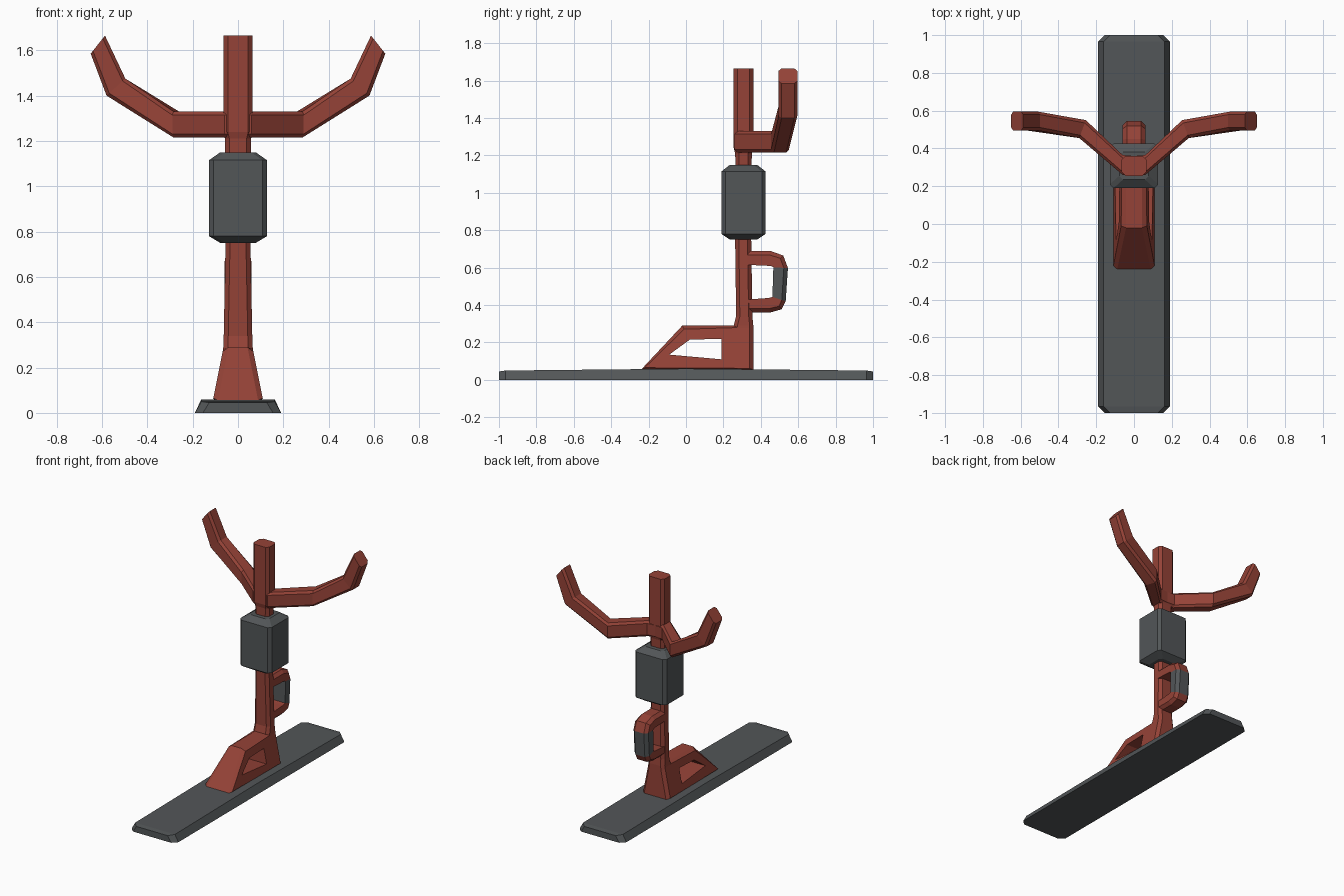
import bpy
import bmesh
from mathutils import Vector

if "Cube" in bpy.data.objects:
    bpy.data.objects.remove(bpy.data.objects["Cube"], do_unlink=True)


def material(name, colour):
    mat = bpy.data.materials.new(name)
    mat.use_nodes = True
    mat.diffuse_color = (*colour, 1)
    mat.node_tree.nodes["Principled BSDF"].inputs["Base Color"].default_value = (*colour, 1)
    return mat


RED = material("rust red", (0.30, 0.055, 0.038))
GREY = material("slate grey", (0.085, 0.093, 0.097))


def chamfer(corners, size, which=(0, 1, 2, 3)):
    """Cut the chosen corners of a four-sided section."""
    pts = [Vector(c) for c in corners]
    out = []
    for i, p in enumerate(pts):
        if i in which:
            for q in (pts[i - 1], pts[(i + 1) % 4]):
                out.append(p + (q - p).normalized() * size)
        else:
            out.append(p)
    return out


def loft(name, sections, mats, closed=False, second=()):
    """Skin a row of sections; spans listed in second use the second material."""
    bm = bmesh.new()
    rows = [[bm.verts.new(p) for p in s] for s in sections]
    n = len(rows[0])
    for k in range(len(rows) if closed else len(rows) - 1):
        a, b = rows[k], rows[(k + 1) % len(rows)]
        for i in range(n):
            j = (i + 1) % n
            face = bm.faces.new((a[i], a[j], b[j], b[i]))
            face.material_index = int(k in second)
    if not closed:
        bm.faces.new(rows[0])
        bm.faces.new(rows[-1])
    bmesh.ops.recalc_face_normals(bm, faces=bm.faces)
    mesh = bpy.data.meshes.new(name)
    bm.to_mesh(mesh)
    bm.free()
    for m in mats:
        mesh.materials.append(m)
    obj = bpy.data.objects.new(name, mesh)
    bpy.context.collection.objects.link(obj)
    return obj


def level(z, w, y0, y1, cut=0.02):
    """Horizontal chamfered rectangle."""
    return chamfer([(-w, y0, z), (w, y0, z), (w, y1, z), (-w, y1, z)], cut)


def rib(outer, inner, width, cut):
    """Section across a flat loop seen from the side, outer corners cut."""
    (yo, zo), (yi, zi) = outer, inner
    wo, wi = width(zo), width(zi)
    return chamfer([(wo, yo, zo), (-wo, yo, zo), (-wi, yi, zi), (wi, yi, zi)], cut, (0, 1))


# Long base plank, slightly crowned in the middle
plank = []
for y, w, h in ((-1, 0.155, 0.045), (-0.965, 0.19, 0.05), (0, 0.19, 0.06),
                (0.965, 0.19, 0.05), (1, 0.155, 0.045)):
    plank.append([(-w, y, 0), (w, y, 0), (w - 0.028, y, h), (-w + 0.028, y, h)])
loft("base_plank", plank, [GREY])

# Flared foot with a see-through opening
foot = [((0.36, 0.055), (0.19, 0.11)), ((0.36, 0.29), (0.19, 0.22)),
        ((-0.02, 0.29), (0.02, 0.215)), ((-0.24, 0.055), (-0.09, 0.135))]
loft("foot", [rib(o, i, lambda z: 0.122 - 0.2 * z, 0.022) for o, i in foot], [RED], closed=True)

# Post, in a lower and an upper length
loft("lower_post", [level(0.25, 0.07, 0.25, 0.36), level(0.29, 0.065, 0.255, 0.36),
                    level(0.34, 0.063, 0.268, 0.355), level(0.80, 0.054, 0.262, 0.348)], [RED])
loft("upper_post", [level(1.10, 0.056, 0.265, 0.35), level(1.21, 0.058, 0.263, 0.352),
                    level(1.24, 0.065, 0.255, 0.36), level(1.665, 0.065, 0.255, 0.36)], [RED])

# Box around the post with sloped ends
loft("post_box", [level(0.75, 0.078, 0.235, 0.38), level(0.78, 0.128, 0.19, 0.425),
                  level(1.115, 0.128, 0.19, 0.425), level(1.15, 0.078, 0.235, 0.38)], [GREY])

# Rear handle with a grey grip
handle = [((0.33, 0.69), (0.33, 0.615)), ((0.45, 0.69), (0.44, 0.61)),
          ((0.52, 0.665), (0.46, 0.607)), ((0.545, 0.598), (0.467, 0.602)),
          ((0.533, 0.42), (0.462, 0.444)), ((0.512, 0.378), (0.452, 0.44)),
          ((0.45, 0.36), (0.43, 0.437)), ((0.33, 0.36), (0.33, 0.43))]
loft("handle", [rib(o, i, lambda z: 0.06, 0.022) for o, i in handle], [RED, GREY], second=(3,))

# Raised arms: front y, back y, back x shift, lower (x, z), upper (x, z)
stations = [(0.26, 0.36, 0, (0, 1.215), (0, 1.33)),
            (0.26, 0.365, 0, (0.06, 1.215), (0.06, 1.33)),
            (0.455, 0.55, -0.035, (0.29, 1.215), (0.29, 1.33)),
            (0.495, 0.595, 0, (0.58, 1.40), (0.497, 1.475)),
            (0.495, 0.595, 0, (0.65, 1.585), (0.587, 1.665))]
for side, name in ((1, "left_arm"), (-1, "right_arm")):
    rows = []
    for y0, y1, dx, (xl, zl), (xu, zu) in stations:
        rows.append(chamfer([(side * xl, y0, zl), (side * xu, y0, zu),
                             (side * (xu + dx), y1, zu), (side * (xl + dx), y1, zl)], 0.016))
    loft(name, rows, [RED])
